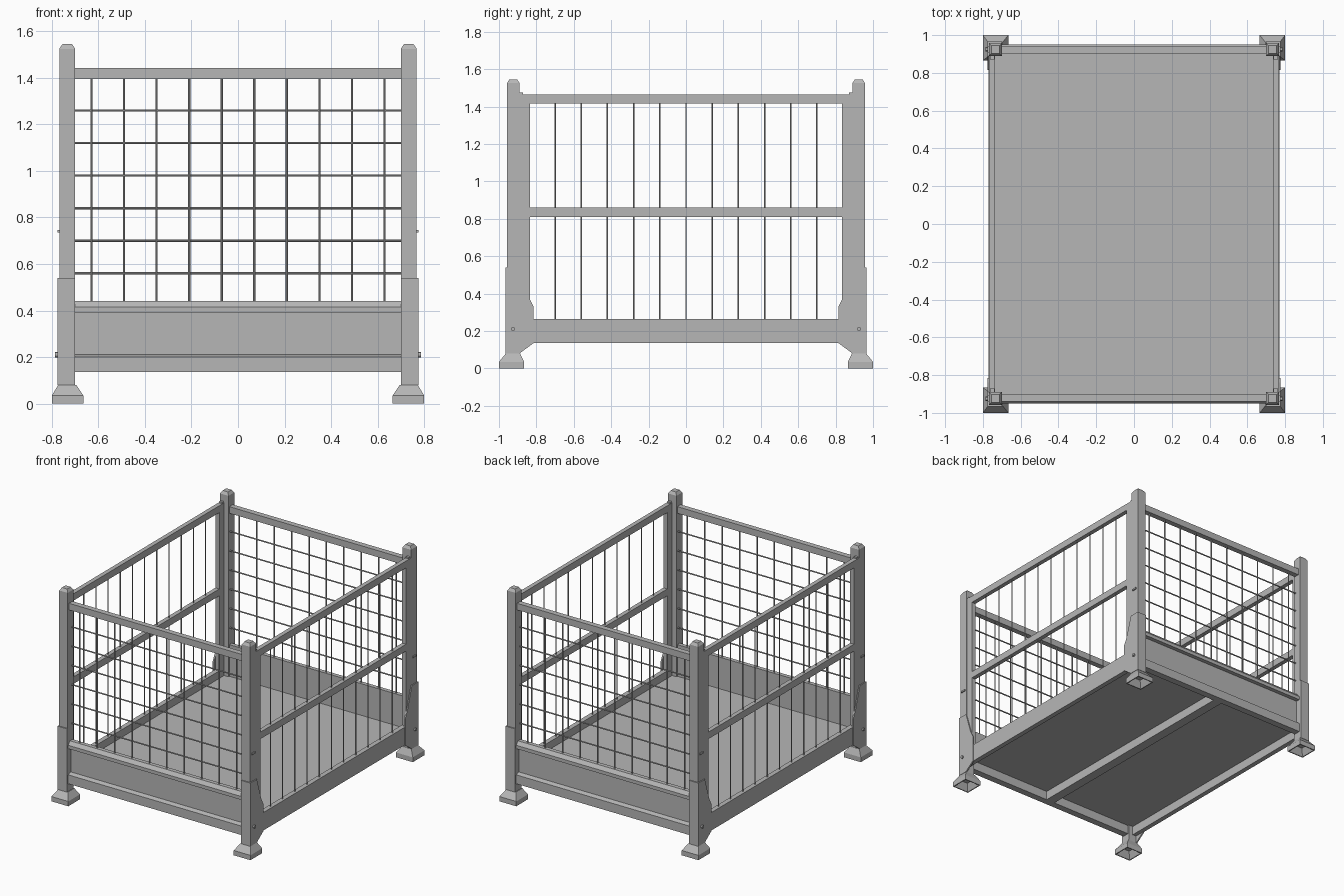
import bpy, bmesh
from mathutils import Matrix, Vector

cube = bpy.data.objects.get("Cube")
if cube:
    bpy.data.objects.remove(cube)

grey = bpy.data.materials.new("galvanised grey")
grey.use_nodes = True
colour = (0.47, 0.47, 0.47, 1)
grey.diffuse_color = colour
bsdf = next(n for n in grey.node_tree.nodes if n.type == 'BSDF_PRINCIPLED')
bsdf.inputs["Base Color"].default_value = colour


def finish(name, bm, mirror=""):
    """Turn a bmesh into an object, mirrored about the named world axes."""
    bmesh.ops.recalc_face_normals(bm, faces=bm.faces)
    mesh = bpy.data.meshes.new(name)
    bm.to_mesh(mesh)
    bm.free()
    mesh.materials.append(grey)
    obj = bpy.data.objects.new(name, mesh)
    bpy.context.collection.objects.link(obj)
    if mirror:
        mod = obj.modifiers.new("mirror", 'MIRROR')
        mod.use_axis = ["x" in mirror, "y" in mirror, False]
        mod.use_mirror_merge = False
    return obj


def prism(name, points, axis, lo, hi, mirror=""):
    """Extrude a side profile along x (points y,z) or along y (points x,z) or z (points x,y)."""
    bm = bmesh.new()
    place = {"x": lambda a, b: (lo, a, b), "y": lambda a, b: (a, lo, b),
             "z": lambda a, b: (a, b, lo)}[axis]
    step = Vector([hi - lo if c == axis else 0 for c in "xyz"])
    face = bm.faces.new([bm.verts.new(place(a, b)) for a, b in points])
    out = bmesh.ops.extrude_face_region(bm, geom=[face], use_keep_orig=True)
    bmesh.ops.translate(bm, vec=step, verts=[v for v in out["geom"] if isinstance(v, bmesh.types.BMVert)])
    return finish(name, bm, mirror)


def box(name, x, y, z, mirror=""):
    return prism(name, [(x[0], y[0]), (x[1], y[0]), (x[1], y[1]), (x[0], y[1])],
                 "z", z[0], z[1], mirror)


def rods(name, ends, radius, mirror="", sides=8):
    """Round bars between pairs of points, joined in one object."""
    bm = bmesh.new()
    for a, b in ends:
        a, b = Vector(a), Vector(b)
        turn = (b - a).to_track_quat('Z', 'Y').to_matrix().to_4x4()
        bmesh.ops.create_cone(bm, cap_ends=True, segments=sides, radius1=radius, radius2=radius,
                              depth=(b - a).length, matrix=Matrix.Translation((a + b) / 2) @ turn)
    obj = finish(name, bm, mirror)
    bpy.context.view_layer.objects.active = obj
    obj.select_set(True)
    bpy.ops.object.shade_smooth_by_angle()
    obj.select_set(False)


def loft(name, rings, mirror, hollow=False):
    """Stack rectangles (x0, x1, y0, y1, z), optionally recessed underneath."""
    bm = bmesh.new()
    loops = [[bm.verts.new((x, y, z)) for x, y in ((x0, y0), (x1, y0), (x1, y1), (x0, y1))]
             for x0, x1, y0, y1, z in rings]
    for low, high in zip(loops, loops[1:]):
        for i in range(4):
            j = (i + 1) % 4
            bm.faces.new((low[i], low[j], high[j], high[i]))
    bottom = bm.faces.new(loops[0][::-1])
    bm.faces.new(loops[-1])
    if hollow:
        bm.normal_update()
        bmesh.ops.inset_region(bm, faces=[bottom], thickness=0.01)
        out = bmesh.ops.extrude_face_region(bm, geom=[bottom])
        bm.faces.remove(bottom)
        verts = [v for v in out["geom"] if isinstance(v, bmesh.types.BMVert)]
        centre = sum((v.co for v in verts), Vector()) / len(verts)
        for v in verts:
            v.co = centre + (v.co - centre) * 0.6 + Vector((0, 0, 0.05))
    return finish(name, bm, mirror)


# Corner posts with chamfered tops, and flared hollow feet
loft("corner_post", [(0.70, 0.768, 0.89, 0.957, 0.07), (0.70, 0.768, 0.89, 0.957, 1.525),
                     (0.713, 0.755, 0.903, 0.944, 1.545)], "xy")
loft("foot", [(0.665, 0.80, 0.865, 1.0, 0), (0.665, 0.80, 0.865, 1.0, 0.035),
              (0.695, 0.773, 0.887, 0.963, 0.08)], "xy", hollow=True)

# Sleeve around the lower post: front plate and shaped side gusset
box("sleeve_front_plate", (0.70, 0.775), (0.957, 0.965), (0.08, 0.54), "xy")
prism("side_gusset", [(0.965, 0.08), (0.965, 0.54), (0.89, 0.54), (0.84, 0.38), (0.815, 0.33),
                      (0.815, 0.135), (0.89, 0.08)], "x", 0.765, 0.775, "xy")

# Side frames: uprights, rails, base beam
box("side_upright", (0.735, 0.767), (0.835, 0.89), (0.135, 1.465), "xy")
for name, z in (("side_top_rail", (1.415, 1.465)), ("side_middle_rail", (0.81, 0.86))):
    box(name, (0.735, 0.767), (-0.84, 0.84), z, "x")
box("side_base_beam", (0.735, 0.77), (-0.89, 0.89), (0.135, 0.265), "x")
rods("side_bars", [((0.751, i * 0.14, 0.26), (0.751, i * 0.14, 1.42)) for i in range(-5, 6)],
     0.004, "x")

# End frames: top rail and pressed lower panel
box("end_top_rail", (-0.70, 0.70), (0.90, 0.94), (1.395, 1.443), "y")
prism("end_panel", [(0.90, 0.135), (0.95, 0.135), (0.95, 0.20), (0.92, 0.21), (0.92, 0.39),
                    (0.95, 0.39), (0.95, 0.415), (0.93, 0.44), (0.90, 0.44)],
      "x", -0.70, 0.70, "y")

# End wire mesh
columns = [(-0.63 + i * 0.14) for i in range(10)]
rows = [0.56 + i * 0.14 for i in range(6)]
rods("end_mesh_uprights", [((x, 0.916, 0.43), (x, 0.916, 1.40)) for x in columns], 0.0048, "y")
rods("end_mesh_crossbars", [((-0.70, 0.908, z), (0.70, 0.908, z)) for z in rows], 0.0048, "y")

# Floor sheet with central bearer underneath
box("floor", (-0.74, 0.74), (-0.90, 0.90), (0.20, 0.21))
box("floor_bearer", (-0.035, 0.035), (-0.90, 0.90), (0.135, 0.20))

# Pivot pins, latch tabs and top hooks on the posts
rods("pivot_pin", [((0.765, 0.925, 0.21), (0.786, 0.925, 0.21))], 0.011, "xy", 12)
box("latch_tab", (0.765, 0.776), (0.905, 0.942), (0.735, 0.747), "xy")
box("top_hook", (0.738, 0.762), (0.872, 0.892), (1.462, 1.475), "xy")
